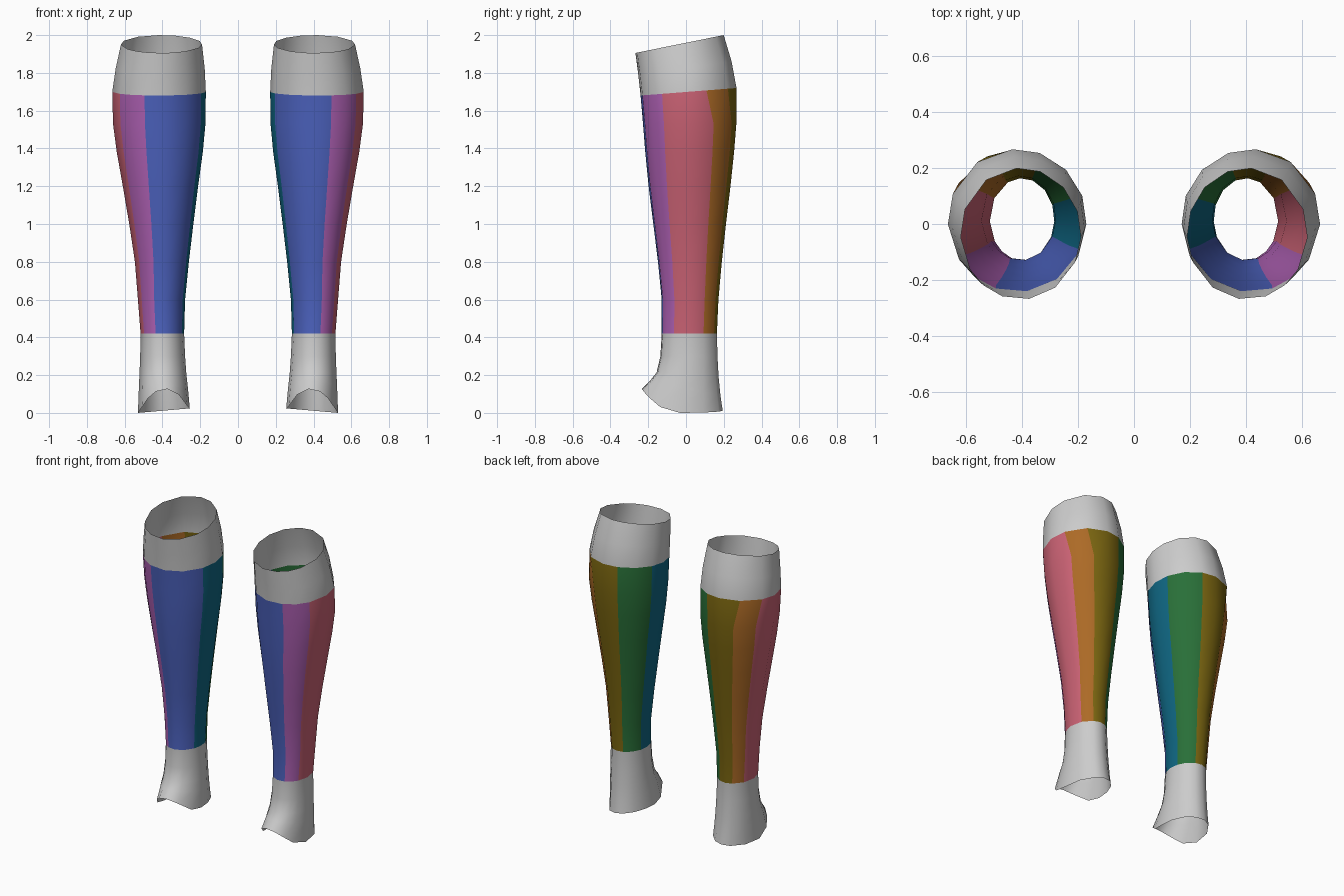
import bpy, bmesh, math

cube = bpy.data.objects.get("Cube")
if cube:
    bpy.data.objects.remove(cube, do_unlink=True)


def material(name, rgb):
    # 8-bit sRGB to linear
    lin = [((c / 255 + 0.055) / 1.055) ** 2.4 if c > 10 else c / 255 / 12.92 for c in rgb]
    m = bpy.data.materials.new(name)
    m.use_nodes = True
    m.diffuse_color = (*lin, 1)
    b = m.node_tree.nodes["Principled BSDF"]
    b.inputs["Base Color"].default_value = (*lin, 1)
    b.inputs["Roughness"].default_value = 0.7
    return m


MATS = [material(n, c) for n, c in (
    ("light grey", (204, 204, 204)), ("pink", (202, 98, 116)), ("orange", (172, 106, 38)),
    ("olive", (122, 101, 16)), ("green", (41, 111, 56)), ("teal", (15, 102, 130)),
    ("blue", (76, 98, 190)), ("purple", (172, 95, 177)))]

# Angles of the ring corners, counter-clockwise from the outer side
ANGLES = [-3, 31, 64, 86, 109, 135, 160, 183, 206, 235, 262, 288, 308, 327]
# Material of the strip that starts at each corner
STRIPS = [1, 2, 3, 3, 4, 4, 5, 5, 6, 6, 6, 7, 7, 1]

# Rings from foot to knee: z front, z back, x inner, x outer, y front, y back
RINGS = [
    (0.00, 0.00, 0.255, 0.530, -0.235, 0.195),   # foot opening, arched below
    (0.17, 0.09, 0.265, 0.525, -0.192, 0.183),
    (0.215, 0.19, 0.273, 0.522, -0.157, 0.173),
    (0.30, 0.30, 0.280, 0.518, -0.137, 0.167),
    (0.42, 0.42, 0.285, 0.516, -0.130, 0.164),   # ankle hem
    (0.60, 0.60, 0.280, 0.530, -0.130, 0.172),
    (0.80, 0.80, 0.260, 0.546, -0.150, 0.190),
    (1.00, 1.00, 0.236, 0.576, -0.175, 0.212),
    (1.20, 1.20, 0.211, 0.610, -0.200, 0.236),
    (1.38, 1.38, 0.186, 0.642, -0.218, 0.255),
    (1.53, 1.53, 0.172, 0.662, -0.230, 0.267),
    (1.68, 1.72, 0.170, 0.666, -0.243, 0.268),   # knee hem
    (1.79, 1.86, 0.176, 0.648, -0.255, 0.242),
    (1.905, 2.0, 0.190, 0.620, -0.270, 0.200),   # top rim
]
ANKLE_HEM, KNEE_HEM = 4, 11


def corner(ring, r, k):
    zf, zb, x0, x1, y0, y1 = ring
    a = ANGLES[k]
    # The two outer-back seams swing outward just below the knee hem
    if r >= KNEE_HEM and k in (1, 2):
        a -= 9
    a = math.radians(a)
    c, s = math.cos(a), math.sin(a)
    x = (x0 + x1) / 2 + c * (x1 - x0) / 2
    y = (y0 + y1) / 2 + s * (y1 - y0) / 2
    z = (zf + zb) / 2 + s * (zb - zf) / 2
    if r == 0:
        # Arch over the instep, slightly raised on the inner side
        z = 0.012 * (1 - c) + 0.115 * max(0, (-s - 0.3) / 0.7) ** 1.3
    return x, y, z


def leg_sleeve(name, side):
    bm = bmesh.new()
    loops = [[bm.verts.new((side * p[0], p[1], p[2]))
              for p in (corner(ring, r, k) for k in range(len(ANGLES)))]
             for r, ring in enumerate(RINGS)]
    n = len(ANGLES)
    for r in range(len(RINGS) - 1):
        for k in range(n):
            j = (k + 1) % n
            quad = [loops[r][k], loops[r][j], loops[r + 1][j], loops[r + 1][k]]
            f = bm.faces.new(quad if side > 0 else quad[::-1])
            f.smooth = True
            # Coloured strips between the hems, plain cuffs elsewhere
            f.material_index = STRIPS[k] if ANKLE_HEM <= r < KNEE_HEM else 0
    me = bpy.data.meshes.new(name)
    bm.to_mesh(me)
    bm.free()
    for m in MATS:
        me.materials.append(m)
    ob = bpy.data.objects.new(name, me)
    bpy.context.collection.objects.link(ob)
    return ob


leg_sleeve("left_leg_sleeve", 1)
leg_sleeve("right_leg_sleeve", -1)
